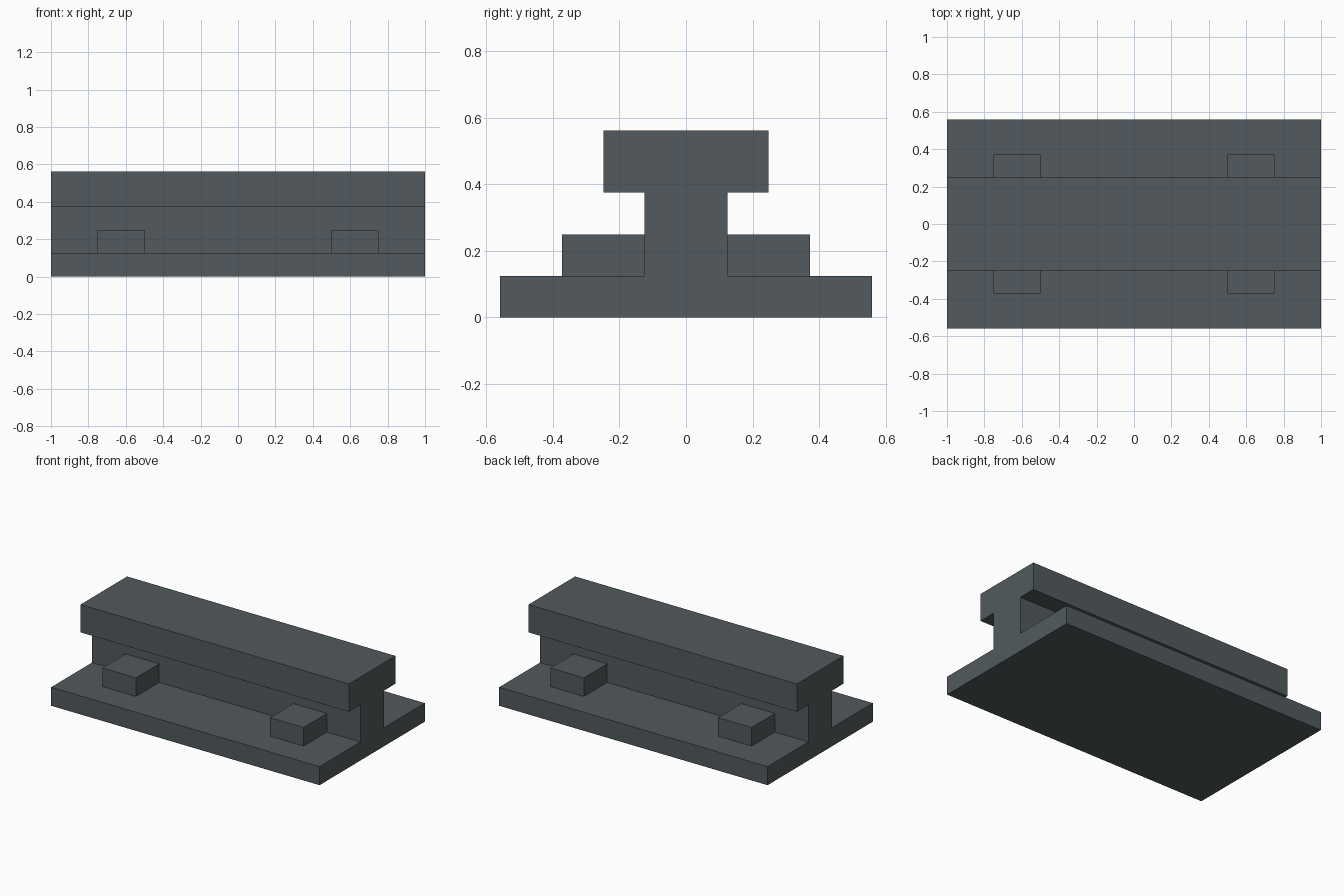
import bpy
import bmesh

cube = bpy.data.objects.get("Cube")
if cube:
    bpy.data.objects.remove(cube, do_unlink=True)

# Single dark steel colour
steel = bpy.data.materials.new("dark_steel")
steel.use_nodes = True
colour = (0.084, 0.102, 0.109, 1.0)
steel.diffuse_color = colour
steel.node_tree.nodes["Principled BSDF"].inputs["Base Color"].default_value = colour


def extrude_profile(name, profile, x0, x1):
    """Sweep a closed (y, z) profile along x from x0 to x1."""
    bm = bmesh.new()
    face = bm.faces.new([bm.verts.new((x0, y, z)) for y, z in profile])
    swept = bmesh.ops.extrude_face_region(bm, geom=[face])["geom"]
    moved = [v for v in swept if isinstance(v, bmesh.types.BMVert)]
    bmesh.ops.translate(bm, verts=moved, vec=(x1 - x0, 0, 0))
    bmesh.ops.recalc_face_normals(bm, faces=bm.faces)
    mesh = bpy.data.meshes.new(name)
    bm.to_mesh(mesh)
    bm.free()
    mesh.materials.append(steel)
    obj = bpy.data.objects.new(name, mesh)
    bpy.context.collection.objects.link(obj)
    return obj


# Rail: wide foot, narrow web and overhanging head in one section
half = [(0.56, 0), (0.56, 0.125), (0.125, 0.125),
        (0.125, 0.375), (0.2475, 0.375), (0.2475, 0.5625)]
section = half + [(-y, z) for y, z in reversed(half)]
extrude_profile("rail", section, -1, 1)

# Four clips on the foot, against both sides of the web
for side, sy in (("front", -1), ("back", 1)):
    for end, sx in (("left", 1), ("right", -1)):
        block = [(sy * 0.125, 0.125), (sy * 0.3725, 0.125),
                 (sy * 0.3725, 0.25), (sy * 0.125, 0.25)]
        extrude_profile(f"{side}_{end}_clip", block, sx * 0.5, sx * 0.75)
